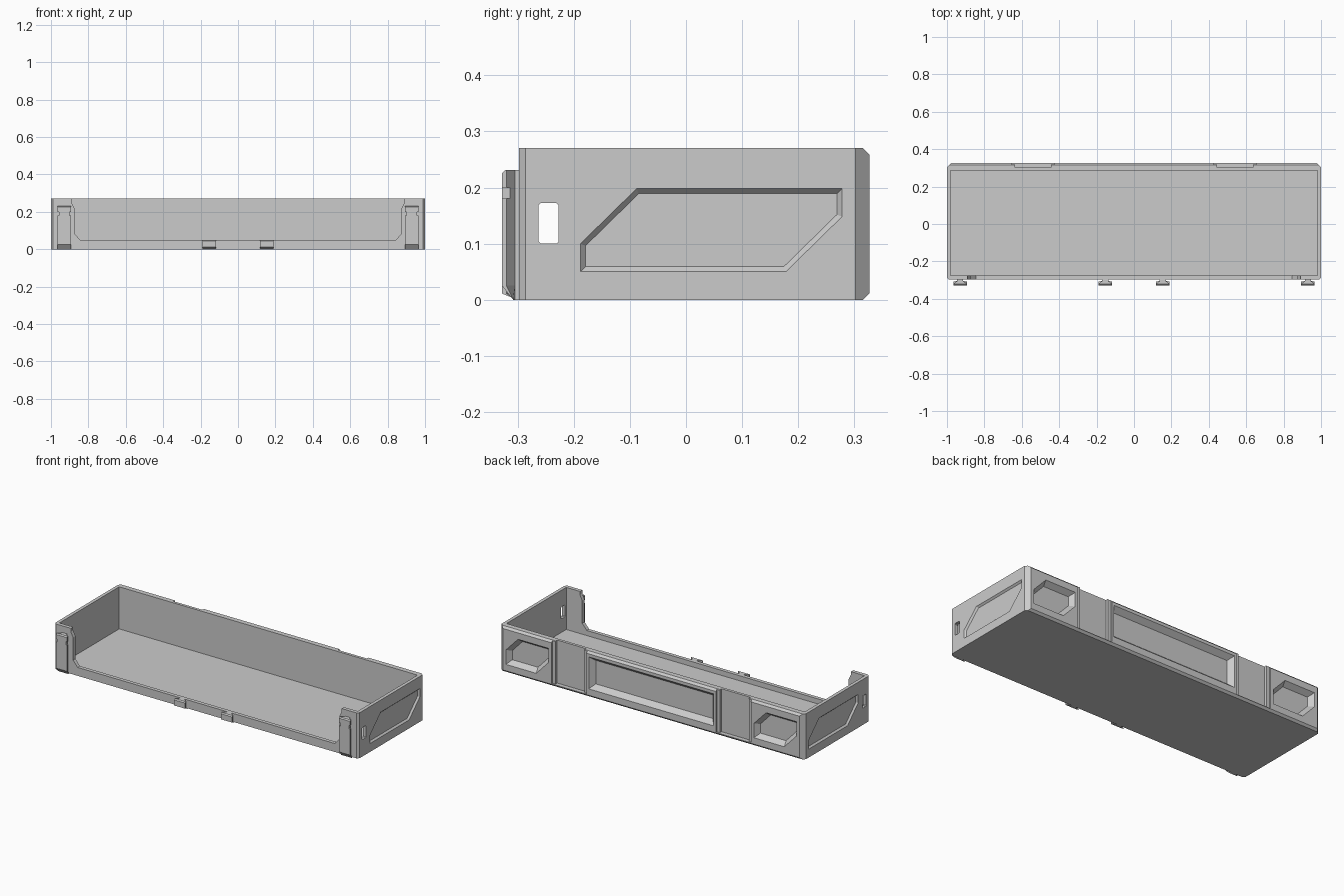
import bpy, bmesh
from mathutils import Vector

if "Cube" in bpy.data.objects:
    bpy.data.objects.remove(bpy.data.objects["Cube"])


def loft(name, loops):
    """Closed solid through matching loops of 3D points."""
    bm = bmesh.new()
    rings = [[bm.verts.new(p) for p in loop] for loop in loops]
    n = len(rings[0])
    for a, b in zip(rings, rings[1:]):
        for i in range(n):
            j = (i + 1) % n
            bm.faces.new((a[i], a[j], b[j], b[i]))
    bm.faces.new(rings[0][::-1])
    bm.faces.new(rings[-1])
    bmesh.ops.recalc_face_normals(bm, faces=bm.faces)
    me = bpy.data.meshes.new(name)
    bm.to_mesh(me)
    bm.free()
    ob = bpy.data.objects.new(name, me)
    bpy.context.collection.objects.link(ob)
    return ob


def box(name, x0, x1, y0, y1, z0, z1):
    base = [(x0, y0), (x1, y0), (x1, y1), (x0, y1)]
    return loft(name, [[(x, y, z) for x, y in base] for z in (z0, z1)])


def inset(poly, d):
    """Offset a counter-clockwise convex polygon inwards by d."""
    pts, out = [Vector(p) for p in poly], []
    for i, p in enumerate(pts):
        e1 = (p - pts[i - 1]).normalized()
        e2 = (pts[(i + 1) % len(pts)] - p).normalized()
        n1, n2 = Vector((-e1.y, e1.x)), Vector((-e2.y, e2.x))
        out.append(p + (n1 + n2) * d / (1 + n1.dot(n2)))
    return out


def cut(body, cutter):
    m = body.modifiers.new("cut", 'BOOLEAN')
    m.operation, m.solver, m.object = 'DIFFERENCE', 'EXACT', cutter
    bpy.context.view_layer.objects.active = body
    bpy.ops.object.modifier_apply(modifier=m.name)
    bpy.data.objects.remove(cutter)


def recess(poly, margin, depth, place):
    """Tapered pocket cutter; place(u, v, depth_below_surface) -> 3D point."""
    k = margin / depth
    loops = [(inset(poly, k * d), d) for d in (-0.004, depth)]
    return loft("pocket_cutter", [[place(u, v, d) for u, v in p] for p, d in loops])


def slanted(u0, u1, v0, v1, c, e):
    """Rectangle with top-left and bottom-right corners cut off."""
    return [(u0, v0), (u1 - c, v0), (u1, v0 + e), (u1, v1), (u0 + c, v1), (u0, v1 - e)]


# Tray shell with chamfered corners and bevelled back edges
def footprint(z, back):
    x = 1 - (back - 0.302)
    half = [(0.988, -0.298), (1, -0.286), (1, 0.302), (x, back)]
    return [(a, b, z) for a, b in half] + [(-a, b, z) for a, b in half[::-1]]


tray = loft("tray", [footprint(0, 0.315), footprint(0.012, 0.327),
                     footprint(0.258, 0.327), footprint(0.27, 0.315)])
cut(tray, box("inside_cutter", -0.98, 0.98, -0.276, 0.285, 0.02, 0.4))

# Wide front opening
half = [(0.89, 0.3), (0.89, 0.25), (0.875, 0.22), (0.875, 0.085), (0.845, 0.05)]
opening = half + [(-x, z) for x, z in half[::-1]]
cut(tray, loft("opening_cutter", [[(x, y, z) for x, z in opening] for y in (-0.4, -0.26)]))

# Slanted side pockets and hand windows
for s in (1, -1):
    u0 = -0.188 if s > 0 else -0.278
    poly = slanted(u0, u0 + 0.466, 0.05, 0.198, 0.1, 0.098)
    cut(tray, recess(poly, 0.009, 0.01, lambda u, v, d: (s * (1 - d), s * u, v)))
    win = slanted(-0.263, -0.227, 0.10, 0.172, 0.004, 0.004)
    win = [(-0.263, 0.104), (-0.259, 0.10), (-0.231, 0.10), (-0.227, 0.104),
           (-0.227, 0.168), (-0.231, 0.172), (-0.259, 0.172), (-0.263, 0.168)]
    cut(tray, loft("window_cutter", [[(s * x, y, z) for y, z in win] for x in (0.95, 1.05)]))


# Back pockets: one long, two slanted
def on_back(u, v, d):
    return (-u, 0.327 - d, v)


cut(tray, recess([(-0.41, 0.05), (0.41, 0.05), (0.41, 0.24), (-0.41, 0.24)],
                 0.025, 0.03, on_back))
for c in (-0.815, 0.815):
    cut(tray, recess(slanted(c - 0.14, c + 0.14, 0.05, 0.22, 0.08, 0.085),
                     0.022, 0.03, on_back))

# Stepped slots in the back that receive the connectors
for c in (-0.54, 0.54):
    cut(tray, box("slot_cutter", c - 0.115, c + 0.115, 0.318, 0.35, 0.015, 0.3))
    cut(tray, box("slot_cutter", c - 0.095, c + 0.095, 0.302, 0.35, 0.015, 0.3))


# Dovetail connectors on the front
def dovetail(name, x, w, z0, z1, chamfer):
    sec = [(-0.45, -0.297), (-0.45, -0.305), (-1, -0.320), (-1, -0.328),
           (1, -0.328), (1, -0.320), (0.45, -0.305), (0.45, -0.297)]
    low = [(x + a * w, max(b, -0.308), z0) for a, b in sec]
    mid = [(x + a * w, b, z0 + chamfer) for a, b in sec]
    high = [(x + a * w, b, z1 - 0.006) for a, b in sec]
    top = [(x + a * w, max(b, -0.322), z1) for a, b in sec]
    return loft(name, [low, mid, high, top])


for side, s in (("left", -1), ("right", 1)):
    dovetail(side + "_small_connector", s * 0.154, 0.037, 0.003, 0.05, 0.008)
    latch = dovetail(side + "_latch", s * 0.93, 0.036, 0.0, 0.231, 0.025)
    # Shallow notch across the flank of the tall latch
    for t in (-1, 1):
        x = s * 0.93 + t * 0.036
        cut(latch, box("notch_cutter", x - 0.008, x + 0.008, -0.34, -0.31, 0.18, 0.2))
